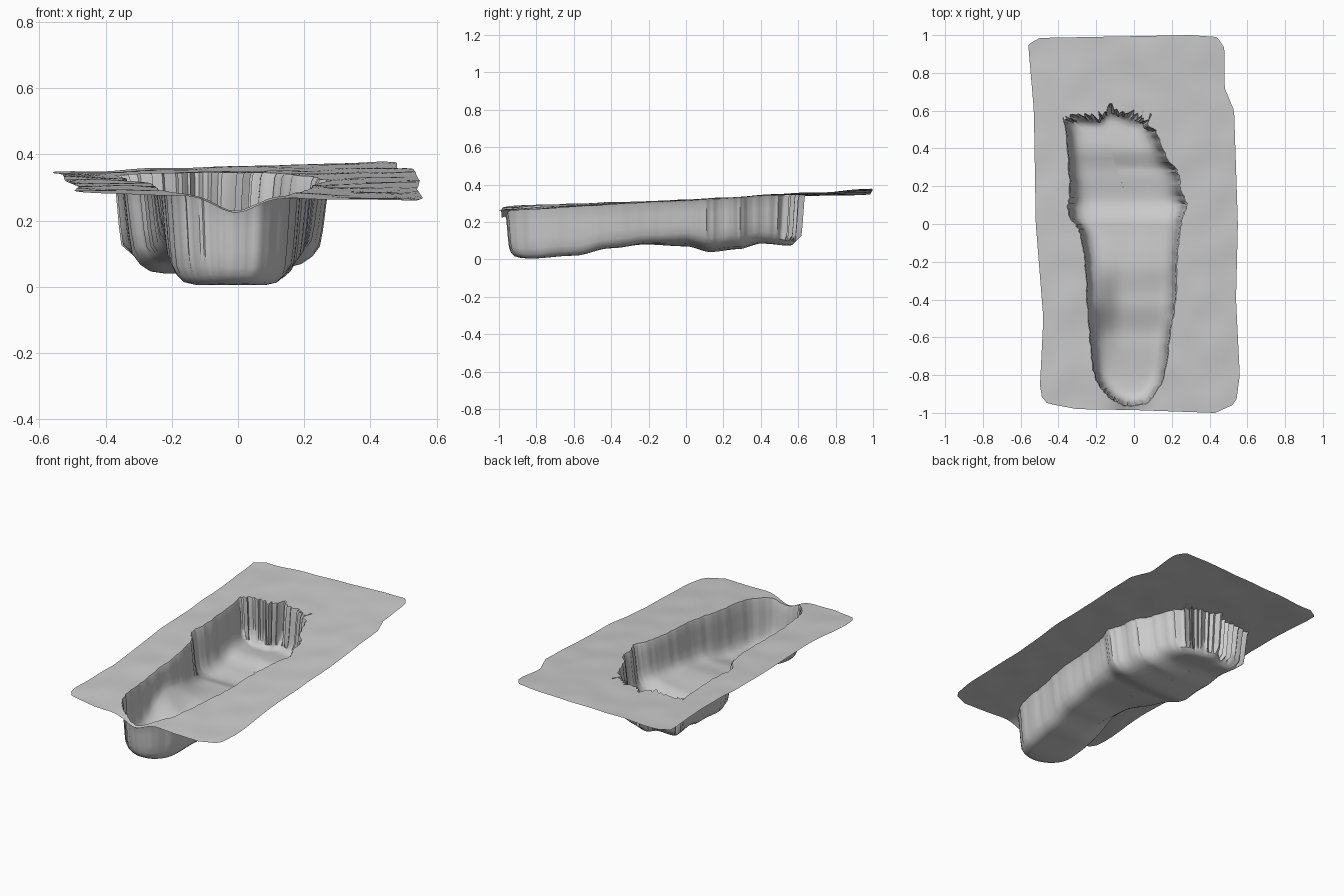
import bpy
import bmesh
import math
import random
from mathutils import Vector, noise
from mathutils.geometry import intersect_line_line_2d

random.seed(4)
if "Cube" in bpy.data.objects:
    bpy.data.objects.remove(bpy.data.objects["Cube"])

# Footprint rim, counterclockwise from the heel
RIM = [(0, -.965), (.09, -.93), (.16, -.8), (.19, -.6), (.22, -.4), (.23, -.2),
       (.25, 0), (.28, .1), (.25, .18), (.23, .28), (.18, .34), (.13, .46),
       (.08, .55), (0, .58), (-.13, .62), (-.2, .57), (-.34, .57), (-.36, .52),
       (-.34, .2), (-.35, .06), (-.29, -.04), (-.26, -.2), (-.25, -.4),
       (-.23, -.65), (-.21, -.8), (-.15, -.9), (-.08, -.95)]
# Outer edge of the ground sheet
EDGE = [(-.5, -.9), (-.46, -.95), (-.3, -.98), (0, -.985), (.43, -1), (.54, -.95),
        (.56, -.8), (.54, -.4), (.55, 0), (.53, .6), (.48, .72), (.48, .93),
        (.44, .99), (.3, 1), (-.5, .985), (-.56, .95), (-.53, .6), (-.52, 0), (-.48, -.5)]
# Lowest floor line along the foot, and the foot's middle line
FLOOR = [(-1, .02), (-.83, .005), (-.6, .02), (-.4, .06), (-.22, .08), (0, .07),
         (.13, .04), (.28, .055), (.4, .085), (.6, .07)]
SPINE = [(-.78, -.02), (-.3, -.02), (.1, -.04), (.42, -.12)]
# Wall section: inward share, depth share
SECTION = [(0, 0), (.025, .06), (.05, .3), (.08, .6), (.11, .8), (.17, .91),
           (.27, .98), (.4, 1), (.55, 1), (.7, 1), (.85, 1), (1, 1)]
SHEET_RINGS = 12
CENTRE = Vector((-.05, -.2))


def smooth_loop(points, steps):
    """Closed Catmull-Rom curve through the points."""
    pts = [Vector(p) for p in points]
    n = len(pts)
    out = []
    for i in range(n):
        a, b, c, d = (pts[(i + k) % n] for k in (-1, 0, 1, 2))
        for j in range(steps):
            t = j / steps
            out.append(.5 * (2 * b + (c - a) * t + (2 * a - 5 * b + 4 * c - d) * t ** 2
                             + (3 * b - a - 3 * c + d) * t ** 3))
    return out


def lookup(table, v):
    """Eased interpolation in a table of pairs."""
    v = min(max(v, table[0][0]), table[-1][0])
    for (a, p), (b, q) in zip(table, table[1:]):
        if v <= b:
            t = (v - a) / (b - a)
            return p + (q - p) * t * t * (3 - 2 * t)


def bump(v, middle, width):
    return math.exp(-((v - middle) / width) ** 2)


def sheet_height(p):
    z = .318 + .046 * p.y + .028 * p.x * p.y
    z -= .05 * bump(p.x, -.01, .09) * bump(p.y, -1, .09)
    return z + .007 * noise.noise(Vector((p.x * 6, p.y * 6, 0)))


def floor_height(p):
    z = lookup(FLOOR, p.y)
    z += .09 * bump(p.y, -.4, .2) * min(max((-.08 - p.x) / .12, 0), 1)
    if p.y > -.3:
        z += .12 * max(p.x, 0) * min((p.y + .3) / .3, 1)
    return z


def cast_to_edge(p):
    """Follow the ray from the centre through p to the sheet edge."""
    far = CENTRE + (p - CENTRE).normalized() * 4
    for a, b in zip(EDGE, EDGE[1:] + EDGE[:1]):
        hit = intersect_line_line_2d(CENTRE, far, Vector(a), Vector(b))
        if hit:
            return hit
    return p


rim = smooth_loop(RIM, 9)
spine = []
for p in rim:
    y = min(max(p.y, -.78), .42)
    spine.append(Vector((lookup(SPINE, y), y)))

# Ragged torn wall at the toes
ragged = [random.uniform(-.025, .025) if p.y > .5 else random.uniform(-.004, .004)
          for p in rim]

rings = []
# Ground sheet, from the edge to the rim
for k in range(SHEET_RINGS):
    ring = []
    for p in rim:
        q = cast_to_edge(p).lerp(p, k / SHEET_RINGS)
        ring.append((q.x, q.y, sheet_height(q)))
    rings.append(ring)
# Walls and floor of the footprint
for inward, depth in SECTION:
    ring = []
    for p, s, r in zip(rim, spine, ragged):
        q = p.lerp(s, inward)
        top = sheet_height(p)
        z = top + (floor_height(q) - top) * depth
        if depth < .9:
            q = q + (p - s).normalized() * r
        ring.append((q.x, q.y, z))
    rings.append(ring)

bm = bmesh.new()
rows = [[bm.verts.new(co) for co in ring] for ring in rings]
n = len(rim)
for a, b in zip(rows, rows[1:]):
    for i in range(n):
        j = (i + 1) % n
        bm.faces.new((a[i], a[j], b[j], b[i]))
bmesh.ops.remove_doubles(bm, verts=rows[-1], dist=.0005)
bm.normal_update()
if sum(f.normal.z * f.calc_area() for f in bm.faces) < 0:
    bmesh.ops.reverse_faces(bm, faces=bm.faces[:])

mesh = bpy.data.meshes.new("footprint_ground")
bm.to_mesh(mesh)
bm.free()
ground = bpy.data.objects.new("footprint_ground", mesh)
bpy.context.collection.objects.link(ground)

# Single grey material
grey = bpy.data.materials.new("plain_grey")
grey.use_nodes = True
colour = (.6, .6, .6, 1)
grey.diffuse_color = colour
grey.node_tree.nodes["Principled BSDF"].inputs["Base Color"].default_value = colour
mesh.materials.append(grey)

bpy.ops.object.select_all(action='DESELECT')
ground.select_set(True)
bpy.context.view_layer.objects.active = ground
bpy.ops.object.shade_smooth_by_angle(angle=math.radians(50))
